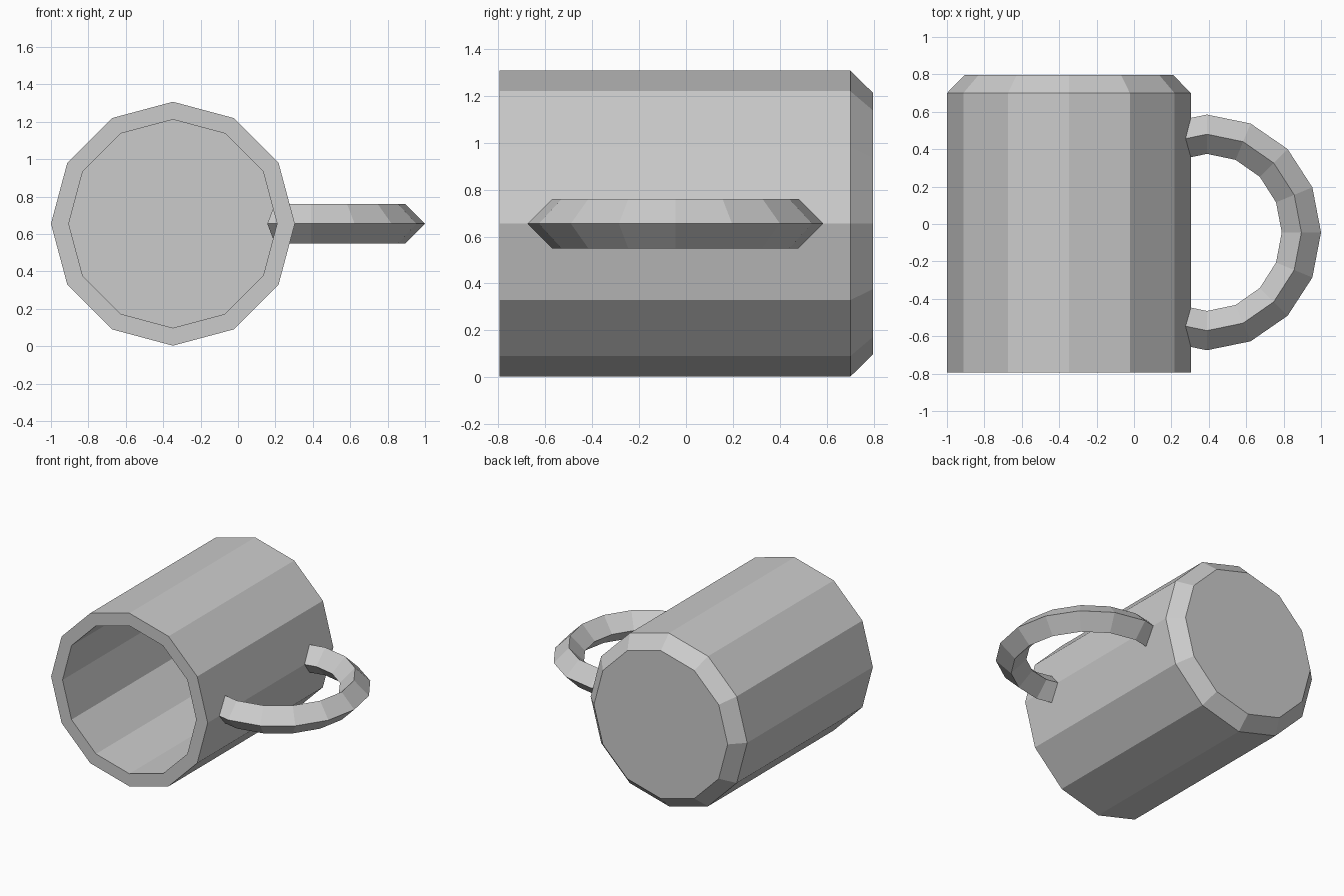
import bpy, bmesh
from math import sin, cos, pi

if "Cube" in bpy.data.objects:
    bpy.data.objects.remove(bpy.data.objects["Cube"])

CX, CZ, R = -0.348, 0.655, 0.652


def loft(name, rings):
    """Skin a list of closed rings and cap both ends."""
    bm = bmesh.new()
    loops = [[bm.verts.new(p) for p in ring] for ring in rings]
    for a, b in zip(loops, loops[1:]):
        n = len(a)
        for i in range(n):
            j = (i + 1) % n
            bm.faces.new((a[i], a[j], b[j], b[i]))
    bm.faces.new(loops[0])
    bm.faces.new(loops[-1])
    bmesh.ops.recalc_face_normals(bm, faces=bm.faces)
    mesh = bpy.data.meshes.new(name)
    bm.to_mesh(mesh)
    bm.free()
    obj = bpy.data.objects.new(name, mesh)
    bpy.context.collection.objects.link(obj)
    return obj


def circle(r, y, sides=12):
    return [(CX + r * cos(2 * pi * i / sides), y, CZ + r * sin(2 * pi * i / sides))
            for i in range(sides)]


# Mug body lying on its side: inner floor, inner wall, rim, outer wall, bevelled base
profile = [(0.557, 0.70), (0.557, -0.795), (R, -0.795), (R, 0.70), (0.557, 0.797)]
loft("mug_body", [circle(r, y) for r, y in profile])


# Handle: diamond section swept round a half loop, ends sunk through the wall
def diamond(angle, half=0.105):
    section = [(half, 0), (0, half), (-half, 0), (0, -half)]
    return [(0.39 + (0.505 + d) * cos(angle),
             -0.045 + (0.525 + d) * sin(angle),
             CZ + h) for d, h in section]


loft("handle", [diamond(k * pi / 8) for k in range(-5, 6)])
